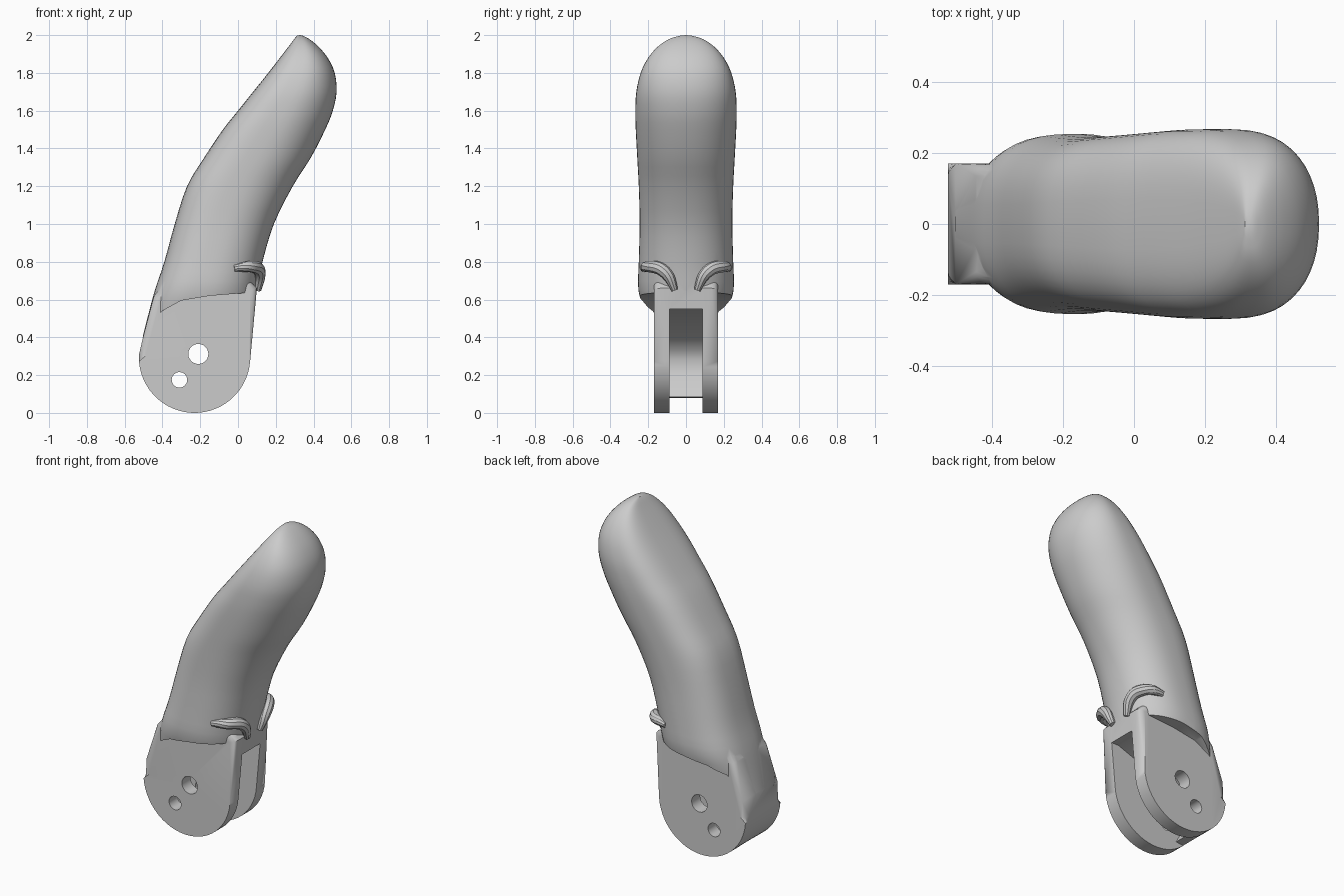
import bpy, bmesh, math
from mathutils import Vector

if "Cube" in bpy.data.objects:
    bpy.data.objects.remove(bpy.data.objects["Cube"])


def make_object(name, bm):
    bmesh.ops.recalc_face_normals(bm, faces=bm.faces)
    me = bpy.data.meshes.new(name)
    bm.to_mesh(me)
    bm.free()
    ob = bpy.data.objects.new(name, me)
    bpy.context.collection.objects.link(ob)
    return ob


def prism(name, outline, y0, y1, bevel=0.0):
    """Extrude an xz outline from y0 to y1, optionally rounding the rims."""
    bm = bmesh.new()
    a = [bm.verts.new((x, y0, z)) for x, z in outline]
    b = [bm.verts.new((x, y1, z)) for x, z in outline]
    bm.faces.new(a)
    bm.faces.new(b[::-1])
    n = len(a)
    for i in range(n):
        j = (i + 1) % n
        bm.faces.new((a[i], a[j], b[j], b[i]))
    if bevel:
        rims = [e for e in bm.edges if abs(e.verts[0].co.y - e.verts[1].co.y) < 1e-5]
        bmesh.ops.bevel(bm, geom=rims, offset=bevel, segments=4, profile=0.5, affect='EDGES')
    return make_object(name, bm)


def circle(cx, cz, r, n=24):
    return [(cx + r * math.cos(2 * math.pi * i / n), cz + r * math.sin(2 * math.pi * i / n)) for i in range(n)]


def combine(target, other, op):
    other.hide_render = True
    mod = target.modifiers.new(op, 'BOOLEAN')
    mod.operation = op
    mod.solver = 'EXACT'
    mod.object = other
    bpy.context.view_layer.objects.active = target
    bpy.ops.object.modifier_apply(modifier=mod.name)
    bpy.data.objects.remove(other)


def spline(rows, steps):
    """Catmull-Rom interpolation of table rows."""
    out = []
    for i in range(len(rows) - 1):
        p0, p1 = rows[max(i - 1, 0)], rows[i]
        p2, p3 = rows[i + 1], rows[min(i + 2, len(rows) - 1)]
        for s in range(steps):
            t = s / steps
            out.append([0.5 * (2 * b + (c - a) * t + (2 * a - 5 * b + 4 * c - d) * t * t
                               + (3 * b - a - 3 * c + d) * t ** 3)
                        for a, b, c, d in zip(p0, p1, p2, p3)])
    return out + [list(rows[-1])]


# Finger body: z, back x, front x, half width
sections = [
    (0.40, -0.505, 0.06, 0.17), (0.52, -0.475, 0.075, 0.215), (0.65, -0.44, 0.10, 0.252),
    (0.80, -0.39, 0.13, 0.25), (1.00, -0.335, 0.19, 0.245), (1.20, -0.27, 0.29, 0.25),
    (1.35, -0.18, 0.385, 0.258), (1.50, -0.08, 0.462, 0.266), (1.60, 0.0, 0.502, 0.268),
    (1.70, 0.08, 0.522, 0.263), (1.80, 0.16, 0.512, 0.24), (1.88, 0.222, 0.475, 0.20),
    (1.94, 0.268, 0.425, 0.148), (1.98, 0.298, 0.376, 0.088), (1.997, 0.313, 0.342, 0.03)]
bm = bmesh.new()
N = 48
rings = []
for z, xl, xr, w in spline(sections, 3):
    cx, rx = (xl + xr) / 2, (xr - xl) / 2
    ring = []
    for k in range(N):
        t = 2 * math.pi * k / N
        c, s = math.cos(t), math.sin(t)
        e = 2 / (2.2 if c > 0 else 2.7 + 0.5 * min(1, max(0, z - 0.9)))
        ring.append(bm.verts.new((cx + math.copysign(abs(c) ** e, c) * rx,
                                  math.copysign(abs(s) ** e, s) * w, z)))
    rings.append(ring)
for a, b in zip(rings, rings[1:]):
    for k in range(N):
        j = (k + 1) % N
        bm.faces.new((a[k], a[j], b[j], b[k]))
bm.faces.new(rings[0][::-1])
tip = bm.verts.new((0.328, 0, 2.0))
for k in range(N):
    bm.faces.new((rings[-1][k], rings[-1][(k + 1) % N], tip))
finger = make_object("finger_segment", bm)

# Curved shoulder ledge: trim both sides below it
ledge = [(-0.8, 0.36), (-0.52, 0.40), (-0.47, 0.47), (-0.40, 0.54), (-0.30, 0.595), (-0.15, 0.62), (0.04, 0.635),
         (0.4, 0.645), (0.4, -0.2), (-0.8, -0.2)]
for y0, y1 in ((-0.5, -0.165), (0.165, 0.5)):
    combine(finger, prism("side_cutter", ledge, y0, y1), 'DIFFERENCE')

# Rounded hinge cheeks
cheek = []
for i in range(29):
    a = math.radians(178 + 178 * i / 28)
    cheek.append((-0.23 + 0.295 * math.cos(a), 0.295 + 0.295 * math.sin(a)))
cheek += [(0.10, 0.66), (0.04, 0.72), (-0.36, 0.72), (-0.445, 0.62), (-0.503, 0.40)]
combine(finger, prism("hinge_cheeks", cheek, -0.17, 0.17, 0.035), 'UNION')

# Raised oblique ridges above the hinge slot
for side in (-1, 1):
    path = spline([(-0.02, 0.225, 0.765, 0.018), (0.06, 0.205, 0.775, 0.03), (0.105, 0.14, 0.765, 0.034),
                   (0.115, 0.09, 0.72, 0.03), (0.105, 0.06, 0.65, 0.018)], 4)
    pts = [Vector((p[0], p[1] * side, p[2])) for p in path]
    bm = bmesh.new()
    rings = []
    for i, p in enumerate(pts):
        d = (pts[min(i + 1, len(pts) - 1)] - pts[max(i - 1, 0)]).normalized()
        u = d.cross(Vector((1, 0, 1))).normalized()
        v = d.cross(u)
        rings.append([bm.verts.new(p + path[i][3] * (u * math.cos(k * math.pi / 5) + v * math.sin(k * math.pi / 5)))
                      for k in range(10)])
    for a, b in zip(rings, rings[1:]):
        for k in range(10):
            bm.faces.new((a[k], a[(k + 1) % 10], b[(k + 1) % 10], b[k]))
    bm.faces.new(rings[0])
    bm.faces.new(rings[-1])
    combine(finger, make_object("ridge", bm), 'UNION')

# Hinge slot, leaving a curved back wall
slot = [(0.4, 0.55), (0.04, 0.55), (-0.37, 0.40), (-0.43, 0.33), (-0.45, 0.28), (-0.44, 0.20), (-0.38, 0.085),
        (-0.52, 0.07), (-0.52, -0.1), (0.4, -0.1)]
combine(finger, prism("slot_cutter", slot, -0.087, 0.087), 'DIFFERENCE')

# Pin holes
for x, z, r in ((-0.21, 0.312, 0.053), (-0.31, 0.175, 0.041)):
    combine(finger, prism("hole_cutter", circle(x, z, r), -0.5, 0.5), 'DIFFERENCE')

bpy.ops.object.select_all(action='DESELECT')
finger.select_set(True)
bpy.context.view_layer.objects.active = finger
bpy.ops.object.shade_smooth_by_angle(angle=math.radians(32))
